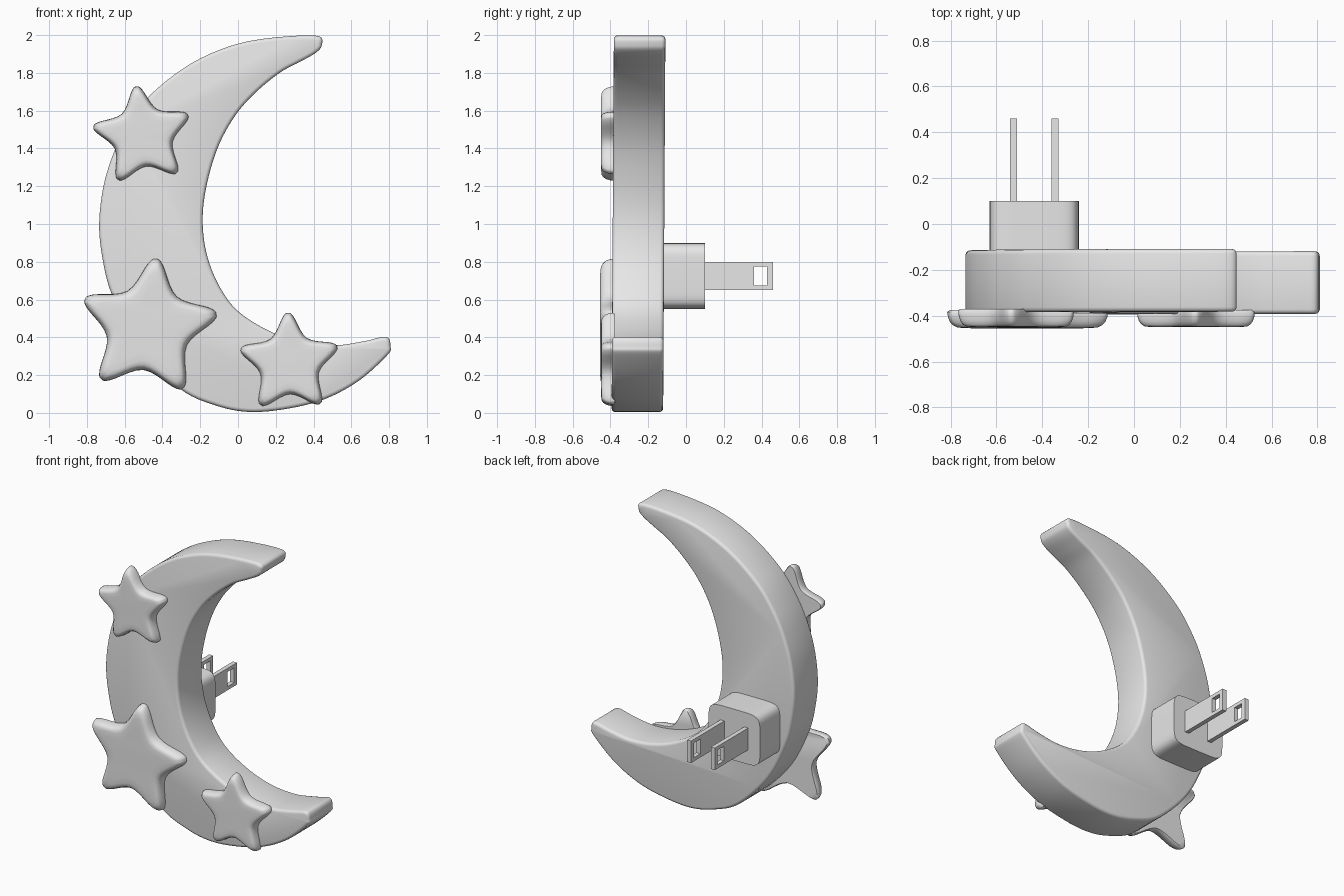
import bpy, bmesh, math
from mathutils import Vector

if "Cube" in bpy.data.objects:
    bpy.data.objects.remove(bpy.data.objects["Cube"])

grey = bpy.data.materials.new("plain grey")
grey.diffuse_color = (0.8, 0.8, 0.8, 1)
grey.use_nodes = True
grey.node_tree.nodes["Principled BSDF"].inputs["Base Color"].default_value = grey.diffuse_color


def smooth_loop(pts, n):
    """Closed Catmull-Rom loop through 2D points."""
    out, m = [], len(pts)
    for i in range(m):
        a, b, c, d = (Vector(pts[(i + k) % m]) for k in (-1, 0, 1, 2))
        for s in range(n):
            t = s / n
            out.append(0.5 * (2 * b + (c - a) * t + (2 * a - 5 * b + 4 * c - d) * t * t
                              + (3 * b - a - 3 * c + d) * t ** 3))
    return out


def finish(name, bm, angle=35):
    bmesh.ops.recalc_face_normals(bm, faces=bm.faces)
    mesh = bpy.data.meshes.new(name)
    bm.to_mesh(mesh)
    bm.free()
    mesh.materials.append(grey)
    ob = bpy.data.objects.new(name, mesh)
    bpy.context.collection.objects.link(ob)
    bpy.ops.object.select_all(action='DESELECT')
    ob.select_set(True)
    bpy.context.view_layer.objects.active = ob
    bpy.ops.object.shade_smooth_by_angle(angle=math.radians(angle))
    return ob


def loft(loops):
    """Skin a list of equal-length 3D loops and cap both ends."""
    bm = bmesh.new()
    rings = [[bm.verts.new(p) for p in loop] for loop in loops]
    n = len(rings[0])
    for r, q in zip(rings, rings[1:]):
        for i in range(n):
            j = (i + 1) % n
            bm.faces.new((r[i], r[j], q[j], q[i]))
    bm.faces.new(rings[0])
    bm.faces.new(rings[-1])
    return bm


# Crescent body, outer curve first then inner curve
outline = [(0.425, 1.995), (0.245, 1.992), (0.034, 1.963), (-0.15, 1.90), (-0.31, 1.81),
           (-0.47, 1.677), (-0.575, 1.54), (-0.65, 1.397), (-0.71, 1.21), (-0.735, 1.0),
           (-0.716, 0.81), (-0.665, 0.62), (-0.53, 0.36), (-0.31, 0.13), (-0.12, 0.04),
           (0.06, 0.005), (0.26, 0.022), (0.457, 0.072), (0.64, 0.17), (0.79, 0.305),
           (0.808, 0.35), (0.785, 0.402), (0.67, 0.38), (0.52, 0.358), (0.35, 0.372),
           (0.18, 0.427), (0.01, 0.53), (-0.09, 0.655), (-0.16, 0.82), (-0.187, 1.0),
           (-0.17, 1.185), (-0.11, 1.397), (-0.02, 1.566), (0.087, 1.69), (0.22, 1.80),
           (0.325, 1.857), (0.41, 1.905), (0.443, 1.945)]
loop = smooth_loop(outline, 6)
bm = loft([[(p.x, y + 0.006 * (p.y - 1), p.y) for p in loop] for y in (-0.388, -0.115)])
bmesh.ops.recalc_face_normals(bm, faces=bm.faces)
rims = [e for e in bm.edges if e.calc_face_angle(0) > math.radians(60)]
bmesh.ops.bevel(bm, geom=rims, offset=0.02, segments=3, profile=0.5,
                affect='EDGES', clamp_overlap=False)
finish("crescent_body", bm)


# Puffy stars
def star(name, centre, radius, turn, y_back, y_front):
    pts = []
    for k in range(5):
        a = math.radians(90 + turn + 72 * k)
        for da, r in ((-6.5, 0.93), (0, 1.0), (6.5, 0.93), (36, 0.61)):
            b = a + math.radians(da)
            pts.append((r * radius * math.cos(b), r * radius * math.sin(b)))
    shape = smooth_loop(pts, 5)
    depth = y_front - y_back
    profile = [(0.97, 0), (1.0, 0.12), (0.99, 0.4), (0.965, 0.65), (0.925, 0.84),
               (0.87, 0.95), (0.78, 0.99), (0.6, 1.0)]
    finish(name, loft([[(centre[0] + s * p.x, y_back + t * depth, centre[1] + s * p.y)
                        for p in shape] for s, t in profile]), 50)


star("upper_star", (-0.505, 1.465), 0.265, 7, -0.37, -0.45)
star("large_star", (-0.475, 0.45), 0.368, -6.5, -0.375, -0.455)
star("lower_star", (0.272, 0.262), 0.268, 1.5, -0.375, -0.45)

# Plug housing with bowed sides and rounded corners
section = []
for i in range(64):
    c, s = math.cos(math.tau * i / 64), math.sin(math.tau * i / 64)
    section.append((-0.435 + 0.195 * math.copysign(abs(c) ** 0.33, c),
                    0.725 + 0.175 * math.copysign(abs(s) ** 0.33, s)))
finish("plug_housing", loft([[(x, y, z) for x, z in section] for y in (-0.15, 0.1)]))

# Flat prongs, each with a rectangular hole
ys, zs = (0.08, 0.36, 0.43, 0.46), (0.65, 0.675, 0.775, 0.80)
for name, x in (("left_prong", -0.54), ("right_prong", -0.36)):
    bm = bmesh.new()
    grid = [[bm.verts.new((x, y, z)) for z in zs] for y in ys]
    for i in range(3):
        for j in range(3):
            if (i, j) != (1, 1):
                bm.faces.new((grid[i][j], grid[i + 1][j], grid[i + 1][j + 1], grid[i][j + 1]))
    ext = bmesh.ops.extrude_face_region(bm, geom=bm.faces[:], use_keep_orig=True)
    bmesh.ops.translate(bm, vec=(0.03, 0, 0),
                        verts=[g for g in ext["geom"] if isinstance(g, bmesh.types.BMVert)])
    finish(name, bm)
